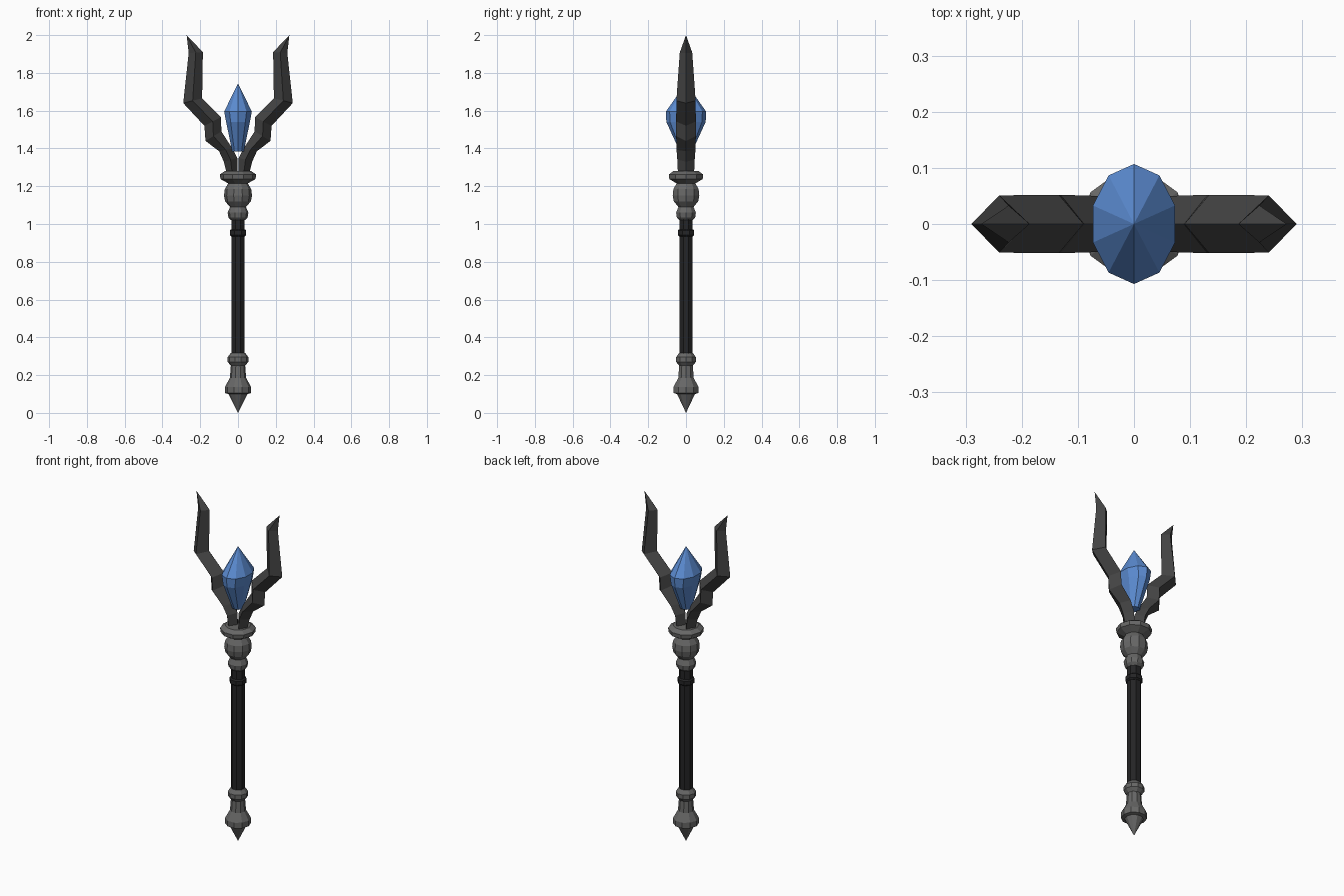
import bpy, bmesh, math

if "Cube" in bpy.data.objects:
    bpy.data.objects.remove(bpy.data.objects["Cube"])


def material(name, rgb):
    m = bpy.data.materials.new(name)
    m.diffuse_color = (*rgb, 1)
    m.use_nodes = True
    m.node_tree.nodes["Principled BSDF"].inputs["Base Color"].default_value = m.diffuse_color
    return m


PRONG = material("dark iron", (0.055, 0.055, 0.055))
METAL = material("grey metal", (0.135, 0.135, 0.133))
GRIP = material("black leather", (0.018, 0.018, 0.019))
GEM = material("blue crystal", (0.105, 0.26, 0.64))


def loft(name, rings, mat):
    """Skin closed rings of points; a one-point ring makes a tip."""
    bm = bmesh.new()
    loops = [[bm.verts.new(p) for p in r] for r in rings]
    for a, b in zip(loops, loops[1:]):
        n = max(len(a), len(b))
        for i in range(n):
            j = (i + 1) % n
            if len(a) == 1:
                bm.faces.new((a[0], b[j], b[i]))
            elif len(b) == 1:
                bm.faces.new((a[i], a[j], b[0]))
            else:
                bm.faces.new((a[i], a[j], b[j], b[i]))
    for end in (loops[0], loops[-1]):
        if len(end) > 2:
            bm.faces.new(end)
    bmesh.ops.recalc_face_normals(bm, faces=bm.faces)
    me = bpy.data.meshes.new(name)
    bm.to_mesh(me)
    bm.free()
    me.materials.append(mat)
    ob = bpy.data.objects.new(name, me)
    bpy.context.collection.objects.link(ob)
    return ob


def ring(rx, ry, z, sides, turn=0.0):
    if rx == 0:
        return [(0, 0, z)]
    return [(rx * math.cos(math.tau * (i + turn) / sides),
             ry * math.sin(math.tau * (i + turn) / sides), z) for i in range(sides)]


def turned(name, profile, mat, sides=10, turn=0.0):
    return loft(name, [ring(r, r, z, sides, turn) for r, z in profile], mat)


# Pommel with pointed foot
turned("pommel", [(0, 0), (0.05, 0.1), (0.069, 0.105), (0.069, 0.138), (0.043, 0.185),
                  (0.038, 0.25), (0.055, 0.27), (0.055, 0.295), (0.038, 0.318)], METAL)

# Grip and its upper band
turned("grip", [(0.038, 0.30), (0.038, 1.04)], GRIP, 8, 0.5)
turned("grip_band", [(0.039, 0.935), (0.047, 0.942), (0.047, 0.965), (0.039, 0.972)], GRIP, 8, 0.5)

# Head socket
turned("socket", [(0.036, 1.02), (0.051, 1.035), (0.055, 1.06), (0.042, 1.09), (0.068, 1.12),
                  (0.074, 1.15), (0.07, 1.185), (0.052, 1.215), (0.093, 1.238),
                  (0.096, 1.262), (0.07, 1.28)], METAL)

# Prongs: diamond sections given as inner x, z, outer x, z, half depth
SECTIONS = [(0.002, 1.25, 0.055, 1.25, 0.042),
            (0.004, 1.35, 0.075, 1.33, 0.046),
            (0.03, 1.40, 0.10, 1.385, 0.05),
            (0.088, 1.49, 0.172, 1.44, 0.052),
            (0.09, 1.565, 0.178, 1.52, 0.052),
            (0.19, 1.665, 0.29, 1.64, 0.051),
            (0.186, 1.91, 0.261, 1.905, 0.033)]
for side, label in ((1, "right"), (-1, "left")):
    rings = []
    for xi, zi, xo, zo, d in SECTIONS:
        xm, zm = (xi + xo) / 2, (zi + zo) / 2
        rings.append([(side * xi, 0, zi), (side * xm, -d, zm),
                      (side * xo, 0, zo), (side * xm, d, zm)])
    rings.append([(side * 0.272, 0, 2.0)])
    loft(label + "_prong", rings, PRONG)

# Crystal held between the prongs
loft("crystal", [ring(0.032, 0.032, 1.383, 10, 0.5),
                 ring(0.066, 0.104, 1.54, 10, 0.5),
                 ring(0.077, 0.107, 1.595, 10, 0.5),
                 ring(0, 0, 1.745, 10)], GEM)
